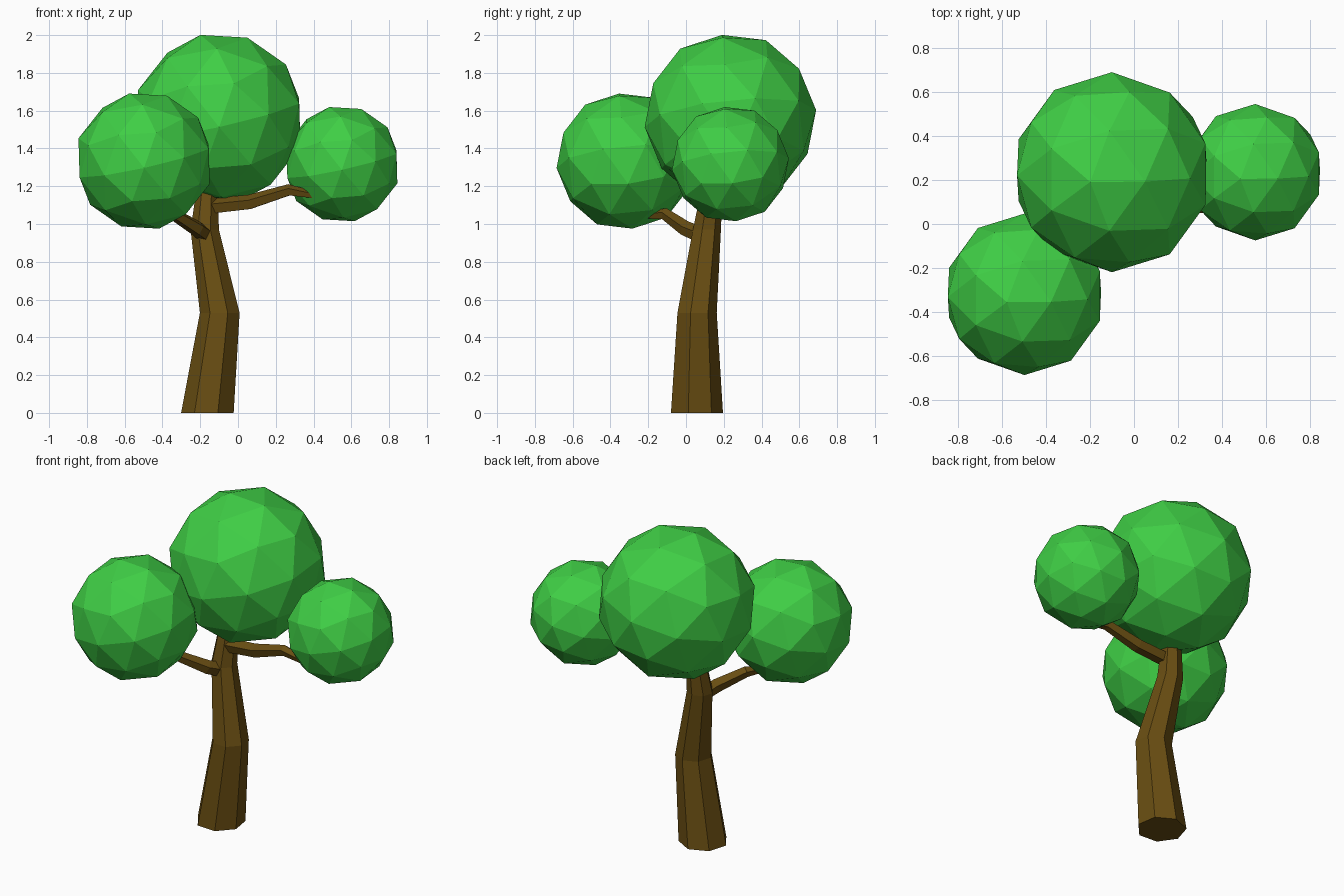
import bpy, bmesh
from math import radians, cos, sin, tau
from mathutils import Vector, Matrix

if "Cube" in bpy.data.objects:
    bpy.data.objects.remove(bpy.data.objects["Cube"])


def material(name, color):
    m = bpy.data.materials.new(name)
    m.diffuse_color = color
    m.use_nodes = True
    m.node_tree.nodes["Principled BSDF"].inputs["Base Color"].default_value = m.diffuse_color
    return m


bark = material("bark", (0.14, 0.075, 0.006, 1))
leaf = material("leaf", (0.05, 0.62, 0.06, 1))


def add_object(name, bm, mat):
    bmesh.ops.recalc_face_normals(bm, faces=bm.faces)
    me = bpy.data.meshes.new(name)
    bm.to_mesh(me)
    bm.free()
    me.materials.append(mat)
    ob = bpy.data.objects.new(name, me)
    bpy.context.collection.objects.link(ob)
    return ob


def limb(name, path, sides, start=0.0, level=False):
    """Tapered tube through (x, y, z, radius) points; level keeps rings horizontal."""
    bm = bmesh.new()
    pts = [Vector(p[:3]) for p in path]
    rings = []
    for i, p in enumerate(path):
        d = (pts[min(i + 1, len(pts) - 1)] - pts[max(i - 1, 0)]).normalized()
        if level:
            u, v = Vector((1, 0, 0)), Vector((0, 1, 0))
        else:
            u = d.cross(Vector((0, 0, 1))).normalized()
            v = u.cross(d)
        angles = [start + tau * k / sides for k in range(sides)]
        rings.append([bm.verts.new(pts[i] + p[3] * (u * cos(a) + v * sin(a))) for a in angles])
    for a, b in zip(rings, rings[1:]):
        for k in range(sides):
            n = (k + 1) % sides
            bm.faces.new((a[k], a[n], b[n], b[k]))
    bm.faces.new(rings[0])
    bm.faces.new(rings[-1])
    return add_object(name, bm, bark)


# Bent seven-sided trunk
limb("trunk", [(-0.16, 0.053, 0, 0.143), (-0.095, 0.055, 0.53, 0.108),
               (-0.175, 0.108, 0.97, 0.077), (-0.16, 0.14, 1.22, 0.055)],
     7, radians(-16.6), level=True)

# Side branches
limb("right_branch", [(-0.16, 0.11, 1.09, 0.045), (0.06, 0.10, 1.113, 0.042),
                      (0.27, 0.08, 1.178, 0.033), (0.41, 0.07, 1.152, 0.02)], 5, radians(90))
limb("left_branch", [(-0.17, 0.08, 0.94, 0.045), (-0.215, 0.0, 0.975, 0.042),
                     (-0.34, -0.11, 1.052, 0.033), (-0.39, -0.21, 1.045, 0.02)], 5, radians(90))

# Faceted foliage balls, all tilted the same way
tilt = Matrix.Rotation(radians(5.7), 4, 'X') @ Matrix.Rotation(radians(-12.5), 4, 'Y')
for name, centre, r in [("top_foliage", (-0.10, 0.235, 1.558), 0.456),
                        ("left_foliage", (-0.497, -0.319, 1.333), 0.368),
                        ("right_foliage", (0.55, 0.235, 1.317), 0.311)]:
    bm = bmesh.new()
    bmesh.ops.create_icosphere(bm, subdivisions=2, radius=r,
                               matrix=Matrix.Translation(centre) @ tilt)
    add_object(name, bm, leaf)
